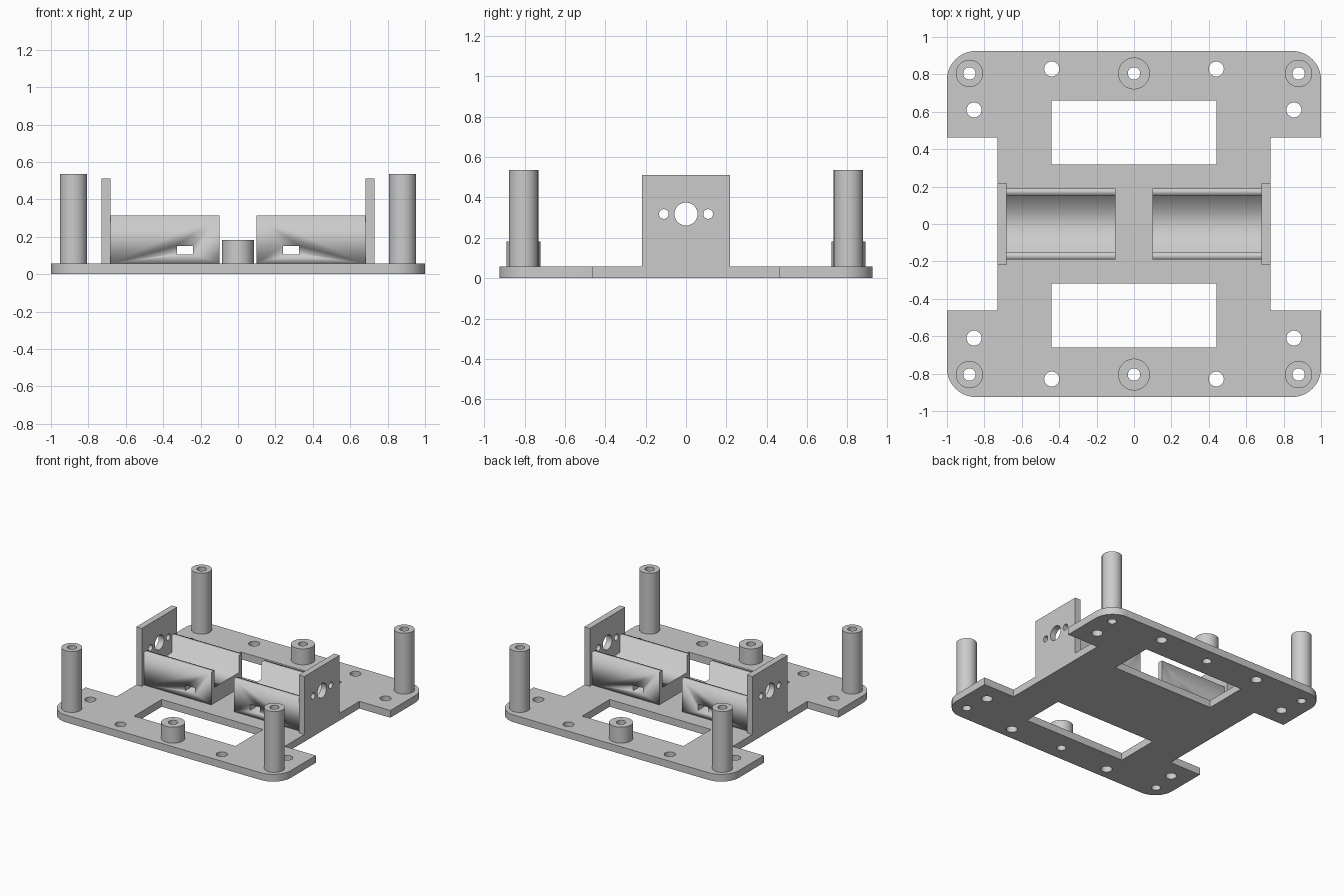
import bpy, bmesh, math
from mathutils import Matrix

default = bpy.data.objects.get("Cube")
if default:
    bpy.data.objects.remove(default, do_unlink=True)

grey = bpy.data.materials.new("light_grey_plastic")
grey.use_nodes = True
grey.diffuse_color = (0.6, 0.6, 0.6, 1)
grey.node_tree.nodes["Principled BSDF"].inputs["Base Color"].default_value = (0.6, 0.6, 0.6, 1)

BASE_TOP = 0.057
# Maps a profile drawn in (y, z) so that it is extruded along x
ALONG_X = Matrix(((0, 0, 1), (1, 0, 0), (0, 1, 0)))


def circle(cx, cy, r, steps=48):
    return [(cx + r * math.cos(2 * math.pi * i / steps),
             cy + r * math.sin(2 * math.pi * i / steps)) for i in range(steps)]


def rect(x0, x1, y0, y1):
    return [(x0, y0), (x1, y0), (x1, y1), (x0, y1)]


def slab(name, loops, low, high, along_x=False):
    """Extrude a filled outline (inner loops become holes) from low to high."""
    curve = bpy.data.curves.new(name, 'CURVE')
    curve.dimensions = '2D'
    curve.fill_mode = 'BOTH'
    curve.extrude = (high - low) / 2
    for loop in loops:
        spline = curve.splines.new('POLY')
        spline.points.add(len(loop) - 1)
        for point, (x, y) in zip(spline.points, loop):
            point.co = (x, y, 0, 1)
        spline.use_cyclic_u = True
    temp = bpy.data.objects.new(name + "_outline", curve)
    bpy.context.collection.objects.link(temp)
    depsgraph = bpy.context.evaluated_depsgraph_get()
    mesh = bpy.data.meshes.new_from_object(temp.evaluated_get(depsgraph))
    bpy.data.objects.remove(temp, do_unlink=True)

    bm = bmesh.new()
    bm.from_mesh(mesh)
    bmesh.ops.remove_doubles(bm, verts=bm.verts, dist=1e-5)
    bmesh.ops.translate(bm, verts=bm.verts, vec=(0, 0, (low + high) / 2))
    if along_x:
        bmesh.ops.transform(bm, matrix=ALONG_X.to_4x4(), verts=bm.verts)
    bmesh.ops.recalc_face_normals(bm, faces=bm.faces)
    bm.to_mesh(mesh)
    bm.free()
    mesh.name = name
    mesh.materials.clear()
    mesh.materials.append(grey)
    obj = bpy.data.objects.new(name, mesh)
    bpy.context.collection.objects.link(obj)
    return obj


def activate(obj):
    bpy.ops.object.select_all(action='DESELECT')
    obj.select_set(True)
    bpy.context.view_layer.objects.active = obj


def smooth(obj):
    activate(obj)
    bpy.ops.object.shade_smooth_by_angle(angle=math.radians(30))


# Base plate: one quarter of the outline, mirrored around
R = 0.155
quarter = [(0.73, 0.463), (1, 0.463)]
for i in range(13):
    a = math.pi / 2 * i / 12
    quarter.append((1 - R + R * math.cos(a), 0.925 - R + R * math.sin(a)))
half = quarter + [(-x, y) for x, y in reversed(quarter)]
outline = half + [(x, -y) for x, y in reversed(half)]

loops = [outline]
for s in (1, -1):
    loops.append(rect(-0.44, 0.44, *sorted((s * 0.318, s * 0.66))))
    loops.append(circle(0, s * 0.805, 0.033))
    for t in (1, -1):
        loops.append(circle(t * 0.88, s * 0.805, 0.033))
        loops.append(circle(t * 0.44, s * 0.829, 0.04))
        loops.append(circle(t * 0.855, s * 0.61, 0.04))
smooth(slab("base_plate", loops, 0, BASE_TOP))

# Hollow posts at the corners and short bosses in the middle
for s, end in ((-1, "front"), (1, "back")):
    for x, r, top, name in ((0.88, 0.073, 0.535, "left_post"),
                            (-0.88, 0.073, 0.535, "right_post"),
                            (0, 0.085, 0.182, "short_boss")):
        y = s * 0.805
        smooth(slab(f"{end}_{name}", [circle(x, y, r), circle(x, y, 0.033)], BASE_TOP, top))

# Motor cradles: U-shaped troughs with a cable tie slot, and drilled end walls
W, INNER, FLOOR, RIM = 0.191, 0.153, 0.18, 0.315
trough = [(-W, BASE_TOP), (W, BASE_TOP), (W, RIM), (INNER, RIM),
          (INNER, FLOOR), (-INNER, FLOOR), (-INNER, RIM), (-W, RIM)]
for s, side in ((1, "left"), (-1, "right")):
    cradle = slab(f"{side}_motor_cradle", [trough], *sorted((s * 0.098, s * 0.682)), along_x=True)
    cutter = slab("slot_cutter", [rect(-0.3, 0.3, 0.106, 0.152)],
                  *sorted((s * 0.24, s * 0.327)), along_x=True)
    cutter.hide_render = True
    cut = cradle.modifiers.new("tie_slot", 'BOOLEAN')
    cut.operation = 'DIFFERENCE'
    cut.solver = 'EXACT'
    cut.object = cutter
    activate(cradle)
    bpy.ops.object.modifier_apply(modifier=cut.name)
    bpy.data.objects.remove(cutter, do_unlink=True)

    wall = [rect(-0.219, 0.219, BASE_TOP, 0.512), circle(0, 0.318, 0.057),
            circle(0.11, 0.318, 0.024), circle(-0.11, 0.318, 0.024)]
    smooth(slab(f"{side}_end_wall", wall, *sorted((s * 0.682, s * 0.73)), along_x=True))
